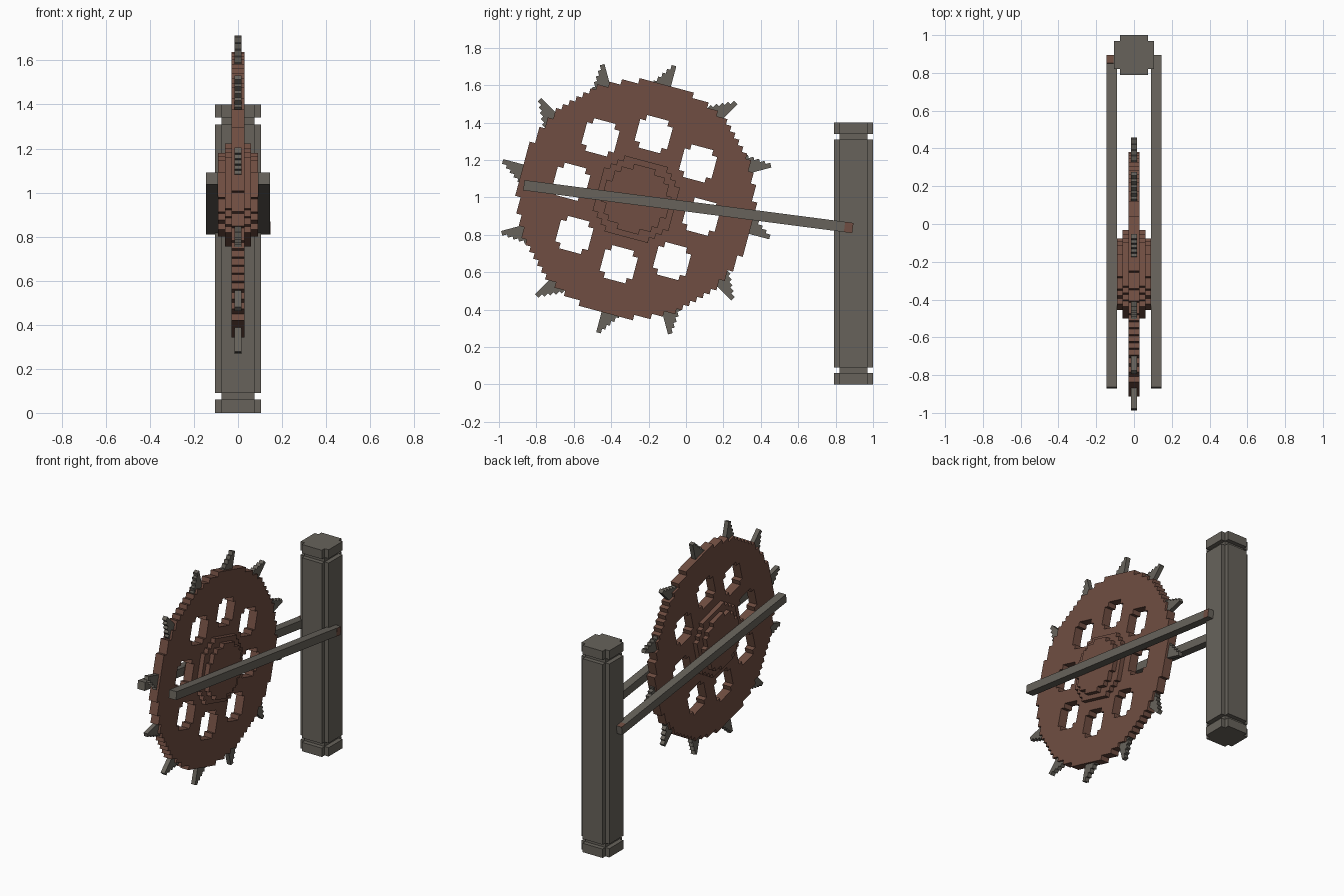
import bpy, bmesh, math
from mathutils import Matrix, Vector

if "Cube" in bpy.data.objects:
    bpy.data.objects.remove(bpy.data.objects["Cube"])

def material(name, rgb):
    m = bpy.data.materials.new(name)
    m.diffuse_color = (*rgb, 1)
    m.use_nodes = True
    m.node_tree.nodes["Principled BSDF"].inputs["Base Color"].default_value = m.diffuse_color
    return m

RUST = material("rust brown", (0.162, 0.076, 0.054))
STONE = material("stone grey", (0.136, 0.124, 0.105))
CELL = 0.03
WHEEL = Matrix.Translation((0, -0.266, 0.99)) @ Matrix.Rotation(math.radians(-15), 4, 'X')

def finish(bm, name, mat, matrix=Matrix()):
    bm.transform(matrix)
    bmesh.ops.recalc_face_normals(bm, faces=bm.faces)
    me = bpy.data.meshes.new(name)
    bm.to_mesh(me)
    bm.free()
    me.materials.append(mat)
    ob = bpy.data.objects.new(name, me)
    bpy.context.collection.objects.link(ob)
    return ob

def extrude(bm, faces, vec):
    r = bmesh.ops.extrude_face_region(bm, geom=faces, use_keep_orig=True)
    bmesh.ops.translate(bm, vec=vec, verts=[v for v in r['geom'] if isinstance(v, bmesh.types.BMVert)])

def block_disc(name, inside, x0, x1):
    """Stepped plate in the wheel plane: every grid cell that passes the test, given thickness."""
    bm = bmesh.new()
    verts = {}
    def vert(i, j):
        if (i, j) not in verts:
            verts[i, j] = bm.verts.new((x0, i * CELL, j * CELL))
        return verts[i, j]
    for i in range(-24, 24):
        for j in range(-24, 24):
            if inside((i + .5) * CELL, (j + .5) * CELL):
                bm.faces.new([vert(i, j), vert(i + 1, j), vert(i + 1, j + 1), vert(i, j + 1)])
    extrude(bm, bm.faces[:], (x1 - x0, 0, 0))
    return finish(bm, name, RUST, WHEEL)

def prism(bm, pts, vec):
    extrude(bm, [bm.faces.new([bm.verts.new(p) for p in pts])], vec)

def box(name, mat, size, matrix):
    bm = bmesh.new()
    bmesh.ops.create_cube(bm, size=1)
    bmesh.ops.scale(bm, vec=size, verts=bm.verts)
    return finish(bm, name, mat, matrix)

# Wheel disc with eight notched windows
holes = []
for k in range(8):
    r = 0.36 if k % 2 == 0 else 0.27 * math.sqrt(2)
    a = k * math.pi / 4
    holes.append((r * math.cos(a), r * math.sin(a)))

def disc_test(y, z):
    return math.hypot(y, z) < 0.635 and all(math.hypot(y - a, z - b) > 0.1055 for a, b in holes)

block_disc("wheel_disc", disc_test, -0.03, 0.03)

# Two hub steps on each side
for side, label in ((1, "right"), (-1, "left")):
    for step, rad in enumerate((0.225, 0.172)):
        block_disc(f"hub_step_{step + 1}_{label}", lambda y, z: math.hypot(y, z) < rad,
                   side * 0.03 * (step + 1), side * 0.03 * (step + 2))

# Twelve saw teeth: straight on one flank, stepped on the other
flank, tip = -0.023, 0.742
profile = [(flank, 0.59), (flank, tip)]
for row, width in enumerate((0.026, 0.044, 0.062, 0.08, 0.097)):
    top = tip - 0.026 * row
    low = top - 0.026 if row < 4 else 0.59
    profile += [(flank + width, top), (flank + width, low)]
for k in range(12):
    bm = bmesh.new()
    prism(bm, [(-0.015, -t, r) for t, r in profile], (0.03, 0, 0))
    finish(bm, f"tooth_{k + 1}", STONE, WHEEL @ Matrix.Rotation(k * math.pi / 6, 4, 'X'))

# Sloping beams that carry the wheel
front, back = Vector((0, -0.867, 1.065)), Vector((0, 0.892, 0.836))
span = back - front
tilt = Matrix.Rotation(math.atan2(span.z, span.y), 4, 'X')
for side, label in ((1, "right"), (-1, "left")):
    mid = (front + back) / 2 + Vector((side * 0.1175, 0, 0))
    frame = Matrix.Translation(mid) @ tilt
    box(f"beam_{label}", STONE, (0.055, span.length, 0.055), frame)
# Rusty marks at the beam ends
end = span.length / 2 - 0.0225
for label, x, z, size in (("right", 0.1455, 0, (0.002, 0.045, 0.055)),
                          ("left", -0.127, 0.028, (0.036, 0.045, 0.002))):
    box(f"beam_end_mark_{label}", RUST, size,
        Matrix.Translation((front + back) / 2 + Vector((x, 0, 0))) @ tilt
        @ Matrix.Translation((0, end, z)))

# Post: notched-corner shaft and caps, joined by square necks
W, N = 0.105, 0.075
quarter = [(W, -N), (W, N), (N, N)]
notched = [(x * c - y * s, x * s + y * c) for c, s in ((1, 0), (0, 1), (-1, 0), (0, -1)) for x, y in quarter]
square = [(N, -N), (N, N), (-N, N), (-N, -N)]
for name, outline, z0, z1 in (("post_foot", notched, 0, 0.06), ("post_lower_neck", square, 0.06, 0.09),
                              ("post_shaft", notched, 0.09, 1.31), ("post_upper_neck", square, 1.31, 1.34),
                              ("post_cap", notched, 1.34, 1.40)):
    bm = bmesh.new()
    prism(bm, [(x, y + 0.895, z0) for x, y in outline], (0, 0, z1 - z0))
    finish(bm, name, STONE)
